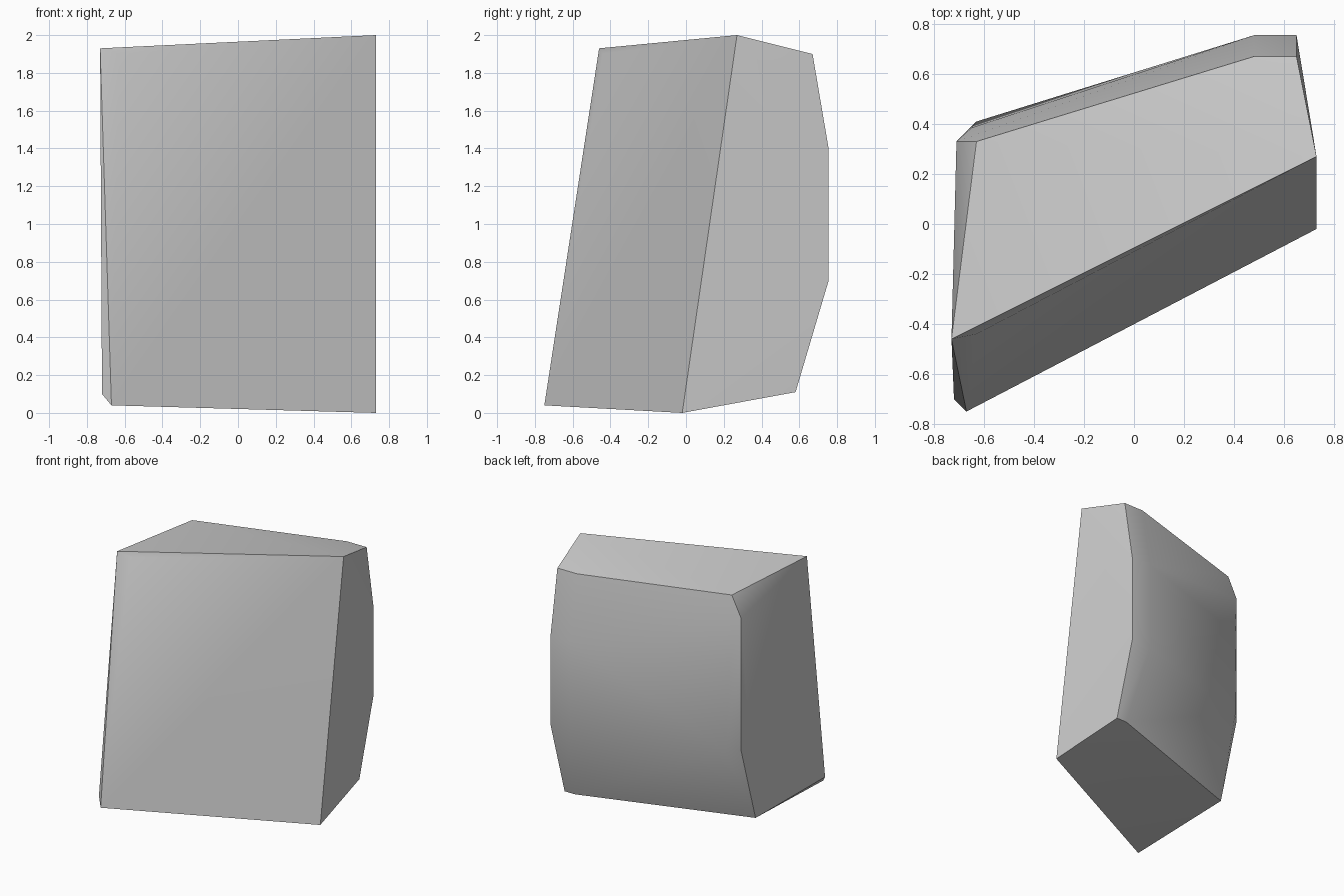
import bpy, bmesh, math

if "Cube" in bpy.data.objects:
    bpy.data.objects.remove(bpy.data.objects["Cube"])

# Stone grey material
stone = bpy.data.materials.new("stone_grey")
stone.use_nodes = True
grey = (0.6, 0.6, 0.6, 1)
stone.diffuse_color = grey
stone.node_tree.nodes["Principled BSDF"].inputs["Base Color"].default_value = grey

# Corners of the leaning block
front = [(-.73, -.46, 1.93), (-.63, -.44, 1.90), (.73, .27, 2),
         (.73, -.02, 0), (-.67, -.75, .04), (-.72, -.70, .10)]
top_back = [(.65, .67, 1.9), (.48, .67, 1.9), (-.63, .33, 1.9)]
bottom_back = [(.65, .58, .11), (.56, .58, .11), (-.71, .15, .10)]
back_bulge = [(x, .755, z) for x in (.65, .48) for z in (.7, 1.4)]
back_right = [(-.71, .33, 1.74), (-.71, .33, .7), (-.65, .385, 1.4), (-.63, .41, .7)]

# Wrap the corners into one solid
bm = bmesh.new()
for p in front + top_back + bottom_back + back_bulge + back_right:
    bm.verts.new(p)
hull = bmesh.ops.convex_hull(bm, input=bm.verts[:])
loose = [v for v in bm.verts if not v.link_faces]
bmesh.ops.delete(bm, geom=loose, context="VERTS")
bmesh.ops.dissolve_limit(bm, angle_limit=math.radians(1), verts=bm.verts[:], edges=bm.edges[:])
bmesh.ops.recalc_face_normals(bm, faces=bm.faces[:])
mesh = bpy.data.meshes.new("stone_block")
bm.to_mesh(mesh)
bm.free()
mesh.materials.append(stone)

block = bpy.data.objects.new("stone_block", mesh)
bpy.context.collection.objects.link(block)

# Soft shading with crisp outer edges
bpy.ops.object.select_all(action="DESELECT")
block.select_set(True)
bpy.context.view_layer.objects.active = block
bpy.ops.object.shade_smooth_by_angle(angle=math.radians(38))
